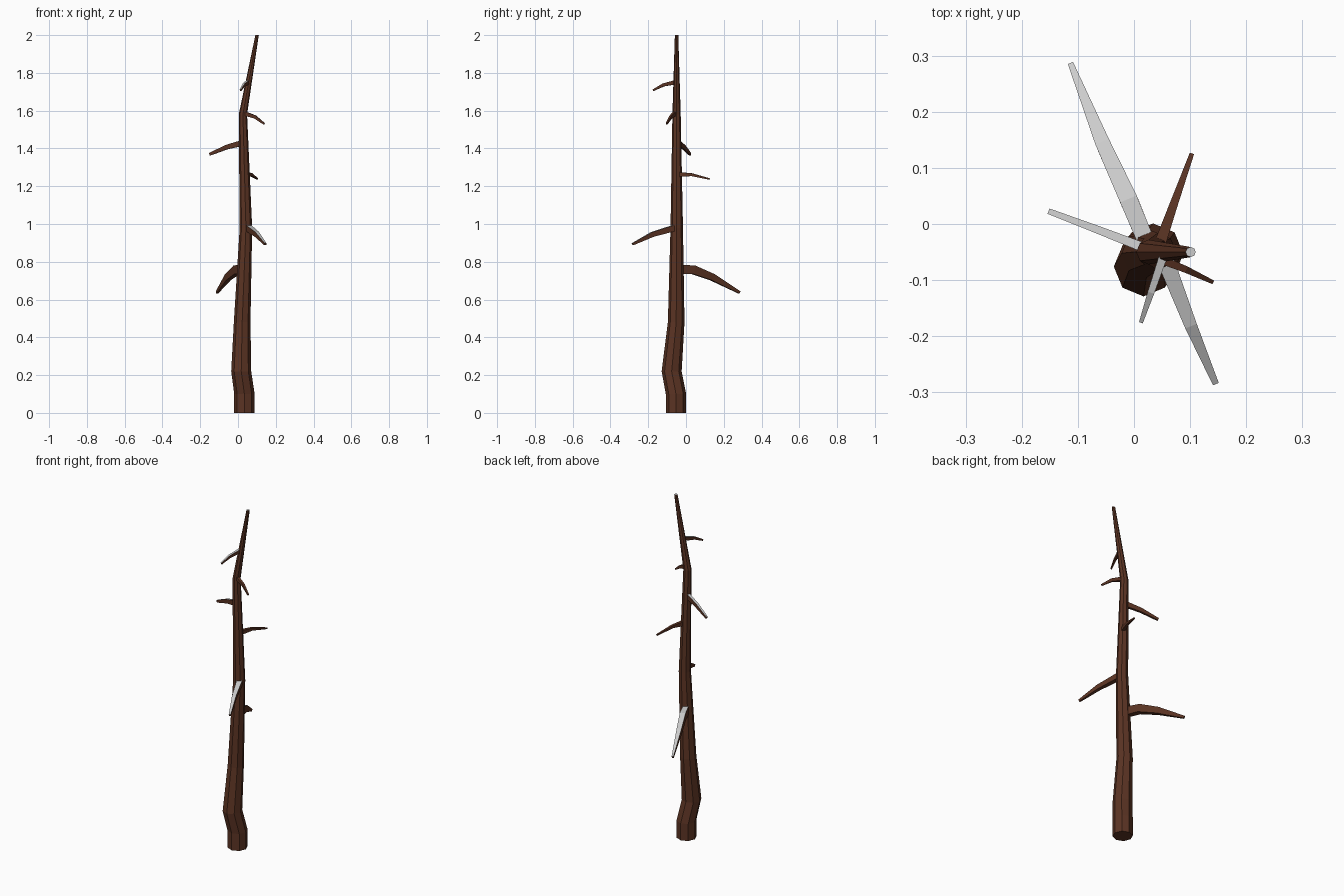
import bpy, bmesh
from math import cos, sin, pi
from mathutils import Vector

if "Cube" in bpy.data.objects:
    bpy.data.objects.remove(bpy.data.objects["Cube"])


def material(name, color):
    m = bpy.data.materials.new(name)
    m.diffuse_color = color
    m.use_nodes = True
    m.node_tree.nodes["Principled BSDF"].inputs["Base Color"].default_value = m.diffuse_color
    return m


bark = material("bark", (0.105, 0.034, 0.017, 1))
pale = material("pale_wood", (0.8, 0.8, 0.8, 1))


def loft(name, rings, pale_test):
    """Skin a list of point rings, cap both ends, mark pale faces."""
    bm = bmesh.new()
    loops = [[bm.verts.new(p) for p in ring] for ring in rings]
    n = len(loops[0])
    for a, b in zip(loops, loops[1:]):
        for i in range(n):
            j = (i + 1) % n
            bm.faces.new((a[i], a[j], b[j], b[i]))
    bm.faces.new(loops[0][::-1])
    bm.faces.new(loops[-1])
    bmesh.ops.recalc_face_normals(bm, faces=bm.faces)
    for f in bm.faces:
        f.material_index = 1 if pale_test(f) else 0
    me = bpy.data.meshes.new(name)
    bm.to_mesh(me)
    bm.free()
    me.materials.append(bark)
    me.materials.append(pale)
    ob = bpy.data.objects.new(name, me)
    bpy.context.collection.objects.link(ob)


# Crooked eight-sided trunk: x, y, z, radius
trunk = [(0.034, -0.053, 0, 0.054), (0.034, -0.053, 0.10, 0.054),
         (0.017, -0.076, 0.22, 0.053), (0.022, -0.052, 0.48, 0.044),
         (0.042, -0.049, 0.98, 0.033), (0.026, -0.050, 1.58, 0.022),
         (0.101, -0.050, 2.0, 0.009)]
loft("trunk",
     [[(x + r * cos(i * pi / 4), y + r * sin(i * pi / 4), z) for i in range(8)]
      for x, y, z, r in trunk],
     lambda f: f.normal.z > 0.9)


def branch(name, path, widths, heights, pale_top):
    """Drooping four-sided branch, tapering along its path."""
    pts = [Vector(p) for p in path]
    out = pts[-1] - pts[0]
    side = Vector((-out.y, out.x, 0)).normalized()
    rings = []
    for i, p in enumerate(pts):
        t = (pts[min(i + 1, len(pts) - 1)] - pts[max(i - 1, 0)]).normalized()
        up = t.cross(side).normalized()
        w, h = side * widths[i] / 2, up * heights[i] / 2
        rings.append([p - w - h, p + w - h, p + w + h, p - w + h])
    loft(name, rings, lambda f: pale_top and f.normal.z > 0.5)


branch("lower_back_branch",
       [(0.022, -0.032, 0.76), (-0.008, 0.04, 0.757), (-0.054, 0.14, 0.718), (-0.112, 0.284, 0.637)],
       (0.03, 0.032, 0.026, 0.01), (0.05, 0.046, 0.036, 0.014), True)
branch("lower_front_branch",
       [(0.056, -0.065, 0.978), (0.10, -0.178, 0.945), (0.145, -0.283, 0.893)],
       (0.03, 0.022, 0.011), (0.032, 0.026, 0.012), True)
branch("middle_back_branch",
       [(0.048, -0.03, 1.262), (0.069, 0.03, 1.261), (0.103, 0.125, 1.238)],
       (0.02, 0.015, 0.008), (0.024, 0.015, 0.007), False)
branch("left_branch",
       [(0.02, -0.043, 1.428), (-0.06, -0.012, 1.407), (-0.15, 0.022, 1.369)],
       (0.017, 0.014, 0.01), (0.03, 0.024, 0.014), True)
branch("right_branch",
       [(0.035, -0.058, 1.585), (0.09, -0.08, 1.567), (0.139, -0.103, 1.53)],
       (0.016, 0.012, 0.007), (0.022, 0.017, 0.009), False)
branch("top_front_branch",
       [(0.052, -0.058, 1.75), (0.031, -0.12, 1.736), (0.013, -0.174, 1.708)],
       (0.015, 0.012, 0.007), (0.022, 0.016, 0.009), True)
